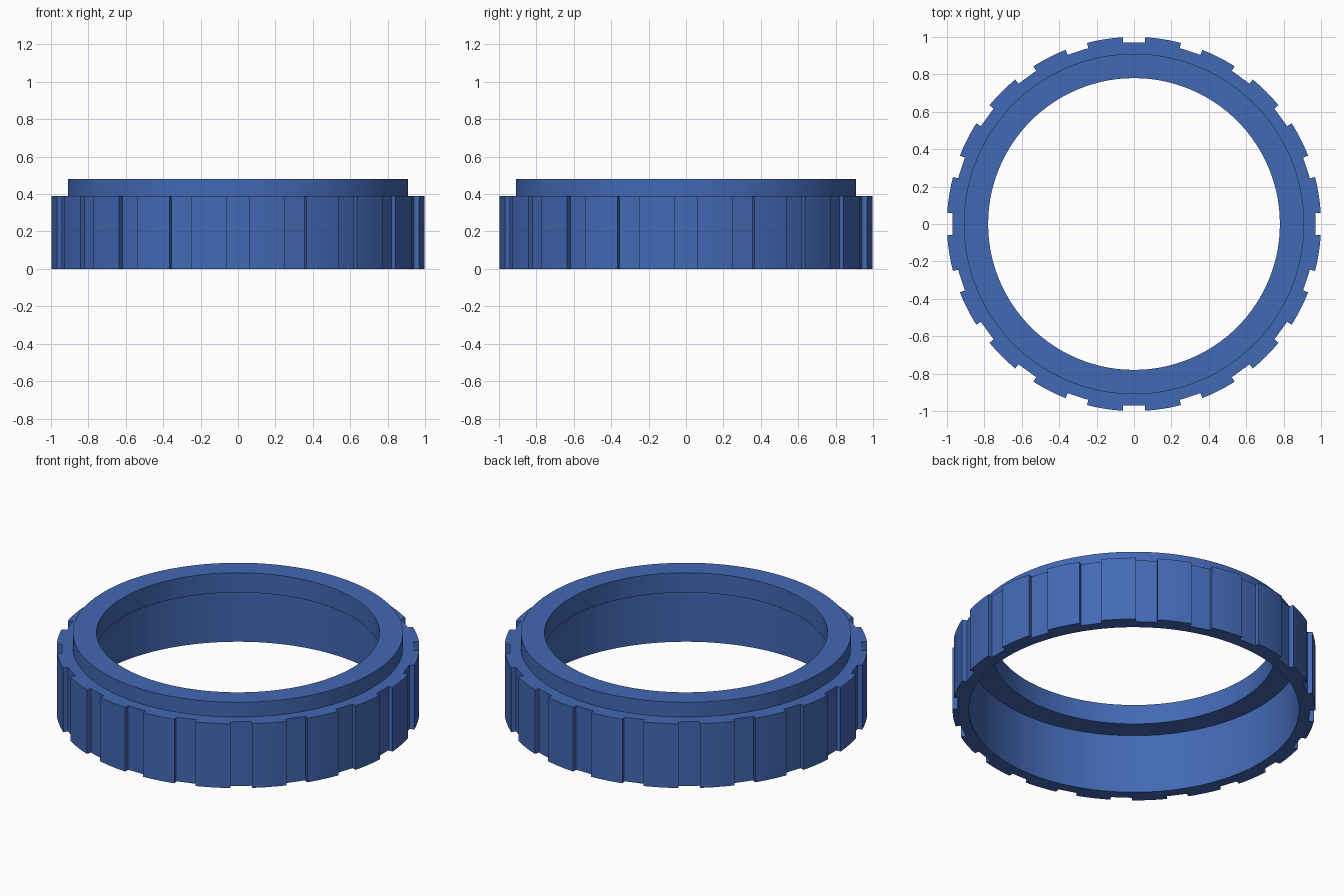
import bpy, bmesh, math

if "Cube" in bpy.data.objects:
    bpy.data.objects.remove(bpy.data.objects["Cube"])

NOTCHES = 20
HALF_WIDTH = 0.06      # half width of a grip notch
FLOOR = 0.97           # distance of the flat notch floor from the axis
STEP = 2 * math.pi / NOTCHES
TAB_SEGMENTS = 8

# Plan outline as (angle, outer radius): flat notch, then an arc-shaped tab
floor_angle = math.atan2(HALF_WIDTH, FLOOR)
floor_radius = math.hypot(HALF_WIDTH, FLOOR)
tab_angle = math.asin(HALF_WIDTH)
pitch = [(-floor_angle, floor_radius), (0.0, FLOOR), (floor_angle, floor_radius)]
for i in range(TAB_SEGMENTS + 1):
    pitch.append((tab_angle + (STEP - 2 * tab_angle) * i / TAB_SEGMENTS, 1.0))
outline = [(k * STEP + a, r) for k in range(NOTCHES) for a, r in pitch]

# Cross-section as (radius, height); None follows the notched outline
section = [(None, 0.0), (None, 0.39), (0.91, 0.39), (0.91, 0.48),
           (0.78, 0.48), (0.78, 0.36), (0.91, 0.36), (0.91, 0.0)]

bm = bmesh.new()
loops = []
for radius, z in section:
    loops.append([bm.verts.new(((radius or r) * math.cos(a),
                                (radius or r) * math.sin(a), z))
                  for a, r in outline])

# Skin neighbouring loops all the way round the closed cross-section
n = len(outline)
for s, lower in enumerate(loops):
    upper = loops[(s + 1) % len(loops)]
    for i in range(n):
        j = (i + 1) % n
        bm.faces.new((lower[i], lower[j], upper[j], upper[i]))
bmesh.ops.recalc_face_normals(bm, faces=bm.faces)

mesh = bpy.data.meshes.new("grip_ring")
bm.to_mesh(mesh)
bm.free()
ring = bpy.data.objects.new("grip_ring", mesh)
bpy.context.collection.objects.link(ring)

# Single blue finish
blue = bpy.data.materials.new("blue")
blue.diffuse_color = (0.055, 0.14, 0.46, 1.0)
blue.use_nodes = True
blue.node_tree.nodes["Principled BSDF"].inputs["Base Color"].default_value = blue.diffuse_color
mesh.materials.append(blue)

# Smooth curved walls, sharp rims and notch edges
bpy.context.view_layer.objects.active = ring
ring.select_set(True)
bpy.ops.object.shade_smooth_by_angle(angle=math.radians(30))
